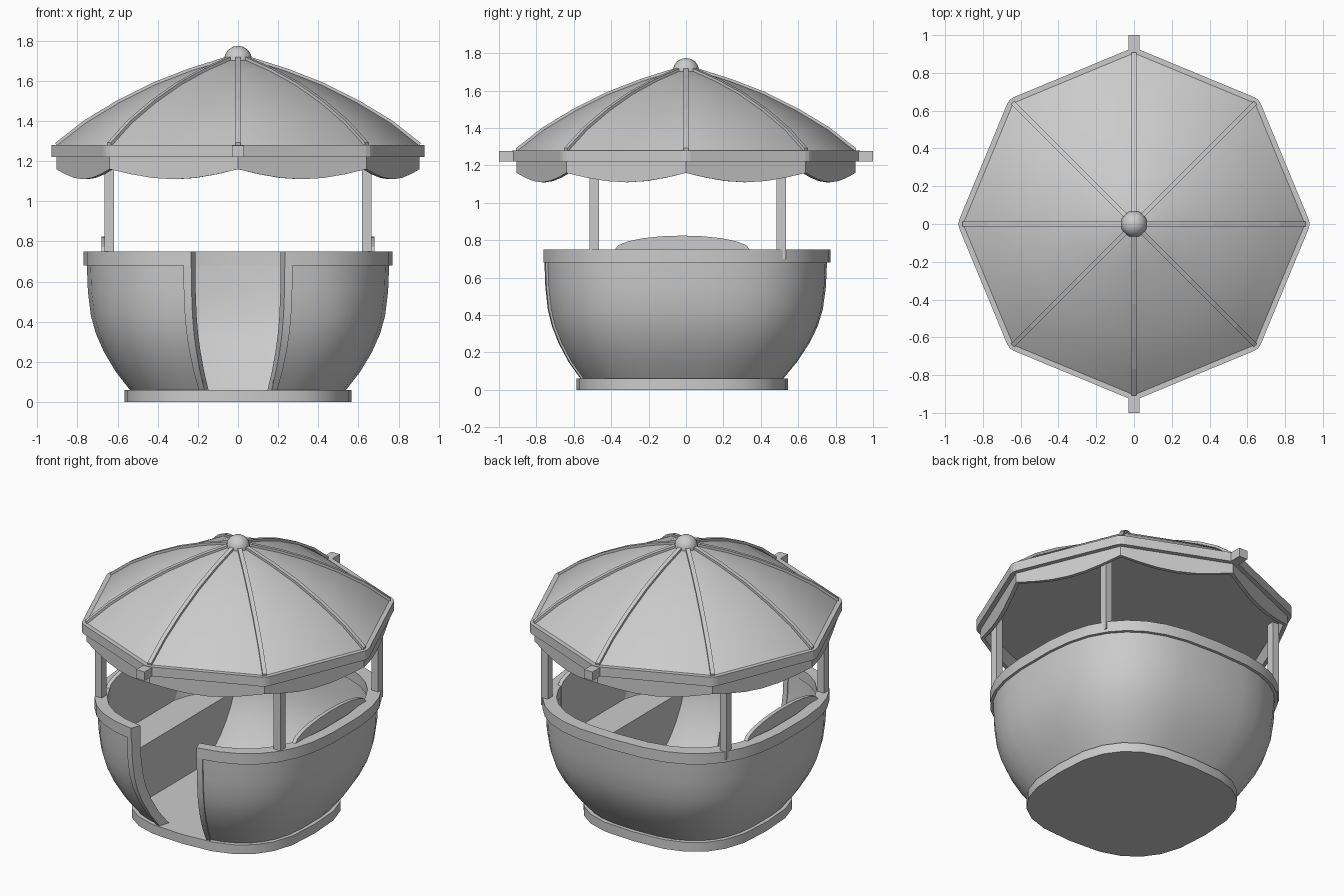
import bpy, bmesh, math
from math import sin, cos, pi, radians
from mathutils import Vector

if "Cube" in bpy.data.objects:
    bpy.data.objects.remove(bpy.data.objects["Cube"])

grey = bpy.data.materials.new("light_grey")
grey.use_nodes = True
COLOUR = (0.6, 0.6, 0.6, 1)
grey.diffuse_color = COLOUR
grey.node_tree.nodes["Principled BSDF"].inputs["Base Color"].default_value = COLOUR


def finish(name, bm, smooth=30):
    bmesh.ops.recalc_face_normals(bm, faces=bm.faces)
    mesh = bpy.data.meshes.new(name)
    bm.to_mesh(mesh)
    bm.free()
    mesh.materials.append(grey)
    ob = bpy.data.objects.new(name, mesh)
    bpy.context.collection.objects.link(ob)
    if smooth:
        bpy.ops.object.select_all(action="DESELECT")
        ob.select_set(True)
        bpy.context.view_layer.objects.active = ob
        bpy.ops.object.shade_smooth_by_angle(angle=radians(smooth))
    return ob


def loft_mesh(rings, cyclic=False):
    """Join closed rings of points; cap both ends unless the loft is cyclic."""
    bm = bmesh.new()
    rows = [[bm.verts.new(p) for p in ring] for ring in rings]
    n = len(rows[0])
    pairs = list(zip(rows, rows[1:]))
    if cyclic:
        pairs.append((rows[-1], rows[0]))
    else:
        bm.faces.new(rows[0])
        bm.faces.new(rows[-1])
    for a, b in pairs:
        for i in range(n):
            j = (i + 1) % n
            bm.faces.new((a[i], a[j], b[j], b[i]))
    return bm


def box(name, x, y, z):
    ring = lambda h: [(x[0], y[0], h), (x[1], y[0], h), (x[1], y[1], h), (x[0], y[1], h)]
    return finish(name, loft_mesh([ring(z[0]), ring(z[1])]), 0)


def tub_point(t, s, z):
    """Point on the rounded-square outline of half width s; t = 0 faces the front."""
    power = lambda v: math.copysign(abs(v) ** 0.727, v)
    shift = -0.02 * min(1, max(0, (0.77 - s) / 0.2))
    return (s * power(sin(t)), -s * power(cos(t)) + shift, z)


def tub_ring(s, z, n=24):
    return [tub_point(2 * pi * i / n, s, z) for i in range(n)]


def tub_sweep(name, section, start, end, steps):
    ts = [radians(start + (end - start) * i / steps) for i in range(steps + 1)]
    return finish(name, loft_mesh([[tub_point(t, s, z) for s, z in section] for t in ts]))


# Base plate, also the floor
finish("base_plate", loft_mesh([tub_ring(0.565, 0), tub_ring(0.565, 0.06)]))

# Tub wall, open at the front
wall = [(0.54, 0.06), (0.61, 0.15), (0.67, 0.25), (0.71, 0.34), (0.735, 0.43), (0.75, 0.55), (0.756, 0.7)]
DOOR, TRIM = 11.2, 13.9
inner = [(s - 0.05, z) for s, z in reversed(wall)]
tub_sweep("tub_wall", wall + inner, DOOR, 360 - DOOR, 32)
tub_sweep("tub_rim", [(0.772, 0.68), (0.772, 0.75), (0.7, 0.75), (0.7, 0.68)], DOOR, 360 - DOOR, 32)

# Raised door frame
frame = [(s + 0.012, z) for s, z in wall] + [(s - 0.056, z) for s, z in reversed(wall)]
tub_sweep("door_frame_left", frame, DOOR, TRIM, 1)
tub_sweep("door_frame_right", frame, 360 - TRIM, 360 - DOOR, 1)

for side, word in ((1, "left"), (-1, "right")):
    # Bench: the tub interior, cut by an upright plane
    bm = loft_mesh([tub_ring(s - 0.03, z) for s, z in wall[:4]] + [tub_ring(0.7, 0.42)])
    cut = bmesh.ops.bisect_plane(bm, geom=bm.verts[:] + bm.edges[:] + bm.faces[:],
                                 plane_co=(0.44 * side, 0, 0), plane_no=(-side, 0, 0), clear_outer=True)
    edges = [e for e in cut["geom_cut"] if isinstance(e, bmesh.types.BMEdge)]
    bmesh.ops.holes_fill(bm, edges=edges)
    finish("bench_" + word, bm)

    # Arched backrest
    arch = [(-0.02 + 0.36 * cos(pi * i / 10), 0.75 + 0.075 * sin(pi * i / 10)) for i in range(11)]
    outline = [(0.34, 0.4)] + arch + [(-0.38, 0.4)]
    finish("backrest_" + word, loft_mesh([[(side * x, y, z) for y, z in outline] for x in (0.655, 0.68)]))

    # Roof posts
    for y, place in ((-0.49, "front"), (0.51, "back")):
        xs = sorted((side * 0.617, side * 0.665))
        box(f"post_{place}_{word}", xs, (y - 0.025, y + 0.025), (0.7, 1.23))


# Roof: eight-sided cap, rim, ribs, valance and knob
def octagon(r, z):
    return [(r * cos(pi * i / 4), r * sin(pi * i / 4), z) for i in range(8)]


slope = [(0.905, 1.28), (0.765, 1.39), (0.6, 1.49), (0.42, 1.58), (0.24, 1.65), (0.05, 1.71)]
finish("roof_cap", loft_mesh([octagon(r, z) for r, z in slope]), 50)

bm = loft_mesh([octagon(0.935, 1.22), octagon(0.935, 1.28)])
corners = [e for e in bm.edges if abs(e.verts[0].co.z - e.verts[1].co.z) > 0.01]
bmesh.ops.bevel(bm, geom=corners, offset=0.025, segments=2, affect="EDGES", profile=0.5)
finish("roof_rim", bm, 0)

for k in range(8):
    a = pi * k / 4
    out, across = Vector((cos(a), sin(a), 0)), Vector((-sin(a), cos(a), 0)) * 0.013
    rings = []
    for r, z in slope:
        low, high = out * r + Vector((0, 0, z - 0.02)), out * (r + 0.004) + Vector((0, 0, z + 0.012))
        rings.append([low - across, low + across, high + across, high - across])
    finish(f"roof_rib_{k + 1}", loft_mesh(rings), 0)

rings = []
STEPS = 6
for k in range(8):
    for i in range(STEPS):
        u = i / STEPS
        a, b = (Vector(octagon(1, 0)[m % 8]) for m in (k, k + 1))
        p = a.lerp(b, u)
        drop = 1.16 - 0.05 * sin(pi * u)
        rings.append([(p.x * r, p.y * r, z) for r, z in
                      ((0.905, drop), (0.905, 1.23), (0.88, 1.23), (0.88, drop))])
finish("scalloped_valance", loft_mesh(rings, cyclic=True))

for side, word in ((-1, "front"), (1, "back")):
    box("roof_tab_" + word, (-0.03, 0.03), sorted((side * 0.9, side)), (1.22, 1.277))

bm = bmesh.new()
bmesh.ops.create_uvsphere(bm, u_segments=16, v_segments=8, radius=0.07)
bmesh.ops.translate(bm, verts=bm.verts, vec=(0, 0, 1.705))
finish("roof_knob", bm, 50)
